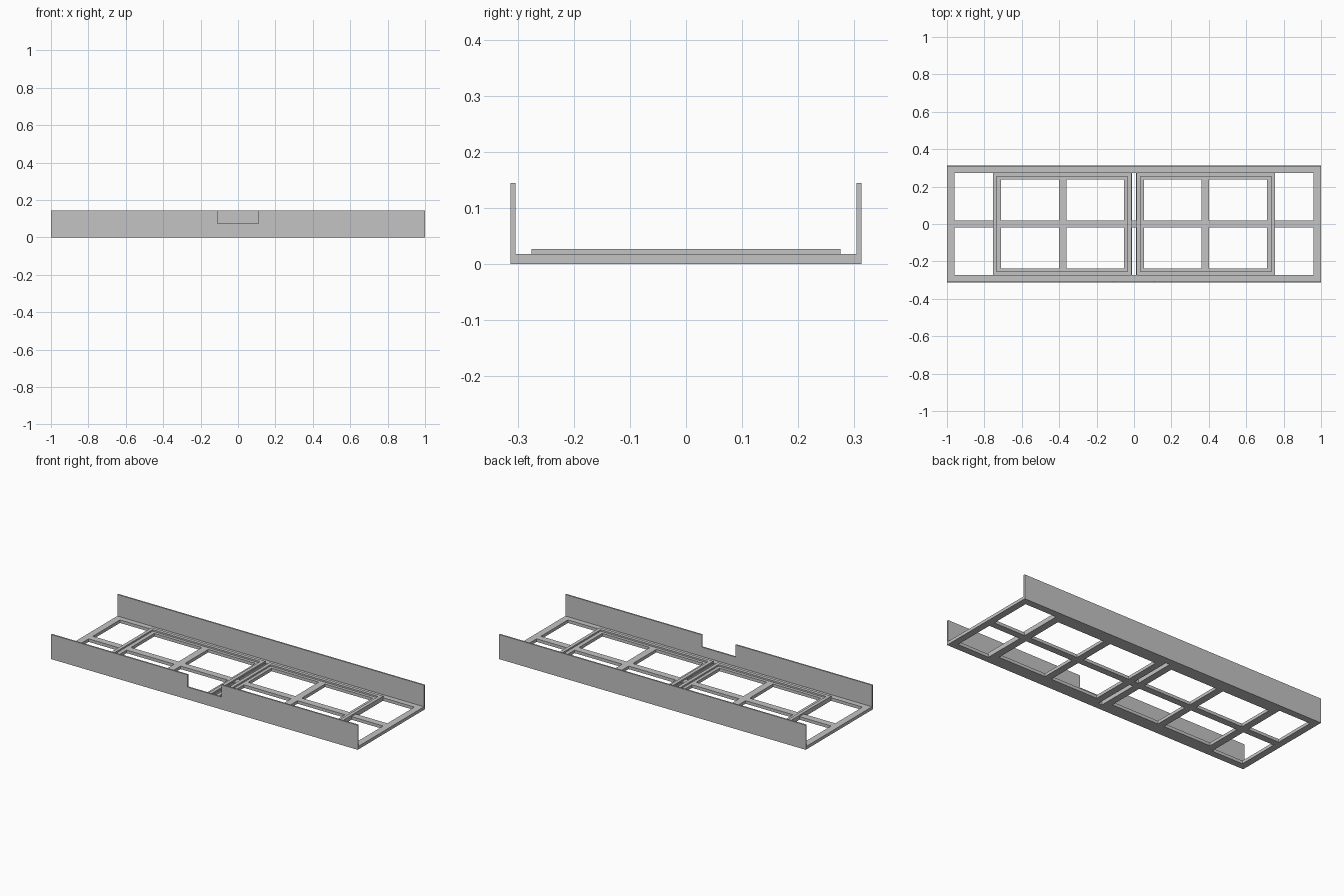
import bpy, bmesh

if "Cube" in bpy.data.objects:
    bpy.data.objects.remove(bpy.data.objects["Cube"])

grey = bpy.data.materials.new("light grey")
grey.diffuse_color = (0.55, 0.55, 0.55, 1)
grey.use_nodes = True
grey.node_tree.nodes["Principled BSDF"].inputs["Base Color"].default_value = grey.diffuse_color

W, D = 1.0, 0.313             # half length, half width
BASE, RIM, WALL = 0.018, 0.027, 0.145


def finish(name, bm):
    mesh = bpy.data.meshes.new(name)
    bm.to_mesh(mesh)
    bm.free()
    mesh.materials.append(grey)
    ob = bpy.data.objects.new(name, mesh)
    bpy.context.collection.objects.link(ob)
    return ob


def slab(name, xs, ys, z, height, is_open):
    """Flat plate on a grid of cells, with the open cells left out."""
    bm = bmesh.new()
    grid = [[bm.verts.new((x, y, z)) for y in ys] for x in xs]
    for i in range(len(xs) - 1):
        for j in range(len(ys) - 1):
            cx, cy = (xs[i] + xs[i + 1]) / 2, (ys[j] + ys[j + 1]) / 2
            if not is_open(abs(cx), abs(cy)):
                bm.faces.new((grid[i][j], grid[i + 1][j],
                              grid[i + 1][j + 1], grid[i][j + 1]))
    bmesh.ops.delete(bm, geom=[v for v in bm.verts if not v.link_faces],
                     context='VERTS')
    ob = finish(name, bm)
    mod = ob.modifiers.new("thickness", 'SOLIDIFY')
    mod.thickness, mod.offset = height, 1
    return ob


def wall(name, y0, y1, outline):
    """Upright panel extruded from an x-z outline."""
    bm = bmesh.new()
    front = [bm.verts.new((x, y0, z)) for x, z in outline]
    back = [bm.verts.new((x, y1, z)) for x, z in outline]
    n = len(outline)
    bm.faces.new(front)
    bm.faces.new(back[::-1])
    for i in range(n):
        k = (i + 1) % n
        bm.faces.new((front[i], back[i], back[k], front[k]))
    bmesh.ops.recalc_face_normals(bm, faces=bm.faces[:])
    return finish(name, bm)


def mirrored(values):
    return [-v for v in reversed(values)] + list(values)


# Base frame: two rows of openings, wider ones at the ends, slot in the middle
bays = [(0.053, 0.36), (0.402, 0.712)]


def base_open(x, y):
    if y < 0.02:
        return False
    if x < 0.012 or 0.755 < x < 0.96:
        return y < 0.272
    return y < 0.237 and any(a < x < b for a, b in bays)


slab("base_frame",
     mirrored([0.012, 0.053, 0.36, 0.402, 0.712, 0.755, 0.96, W]),
     mirrored([0.02, 0.237, 0.272, D]), 0, BASE, base_open)

# Raised rims around the two central bays
for side, label in ((-1, "left"), (1, "right")):
    xs = sorted(side * x for x in (0.014, 0.034, 0.735, 0.755))
    slab(label + "_rim", xs, mirrored([0.255, 0.275]), BASE, RIM - BASE,
         lambda x, y: 0.034 < x < 0.735 and y < 0.255)

# Side walls, the front one with a notch in its top edge
wall("back_wall", D - 0.009, D,
     [(-W, BASE), (W, BASE), (W, WALL), (-W, WALL)])
wall("front_wall", -D, -D + 0.009,
     [(-W, BASE), (W, BASE), (W, WALL), (0.11, WALL), (0.11, 0.073),
      (-0.11, 0.073), (-0.11, WALL), (-W, WALL)])
